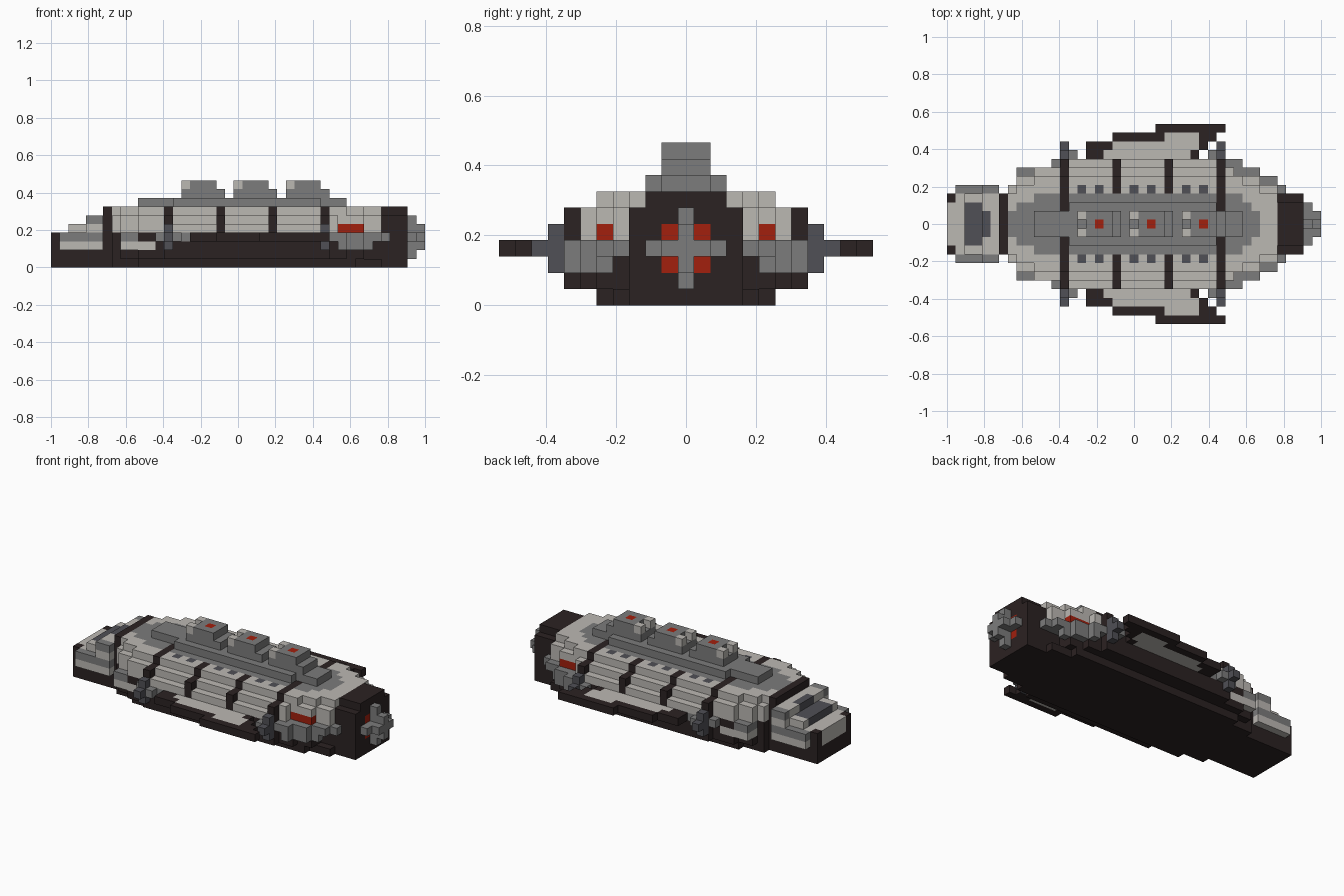
import bpy
import bmesh
from mathutils import Vector

default_cube = bpy.data.objects.get("Cube")
if default_cube:
    bpy.data.objects.remove(default_cube, do_unlink=True)

LENGTH = 43
CELL = 2 / LENGTH


def make_material(name, colour):
    material = bpy.data.materials.new(name)
    material.use_nodes = True
    material.diffuse_color = (*colour, 1)
    material.node_tree.nodes["Principled BSDF"].inputs["Base Color"].default_value = (*colour, 1)
    return material


dark = make_material("dark brown plating", (.024, .016, .016))
light = make_material("pale stone panel", (.5, .48, .45))
grey = make_material("mid grey metal", (.2, .2, .2))
slate = make_material("slate metal", (.08, .08, .092))
red = make_material("glowing red", (.36, .014, .004))

grid = {}       # block position -> part name
materials = {}  # part name -> material


def span(value):
    first, last = value if isinstance(value, tuple) else (value, value)
    return range(first, last + 1)


def put(part, material, along, out, up):
    """Fill blocks on both sides; out counts blocks from the centre line."""
    materials[part] = material
    for i in span(along):
        for n in span(out):
            for k in span(up):
                grid[i, n, k] = part
                grid[i, -n, k] = part


def tapered(part, material, steps, up, trim=0):
    """Fill a stepped plan given as (first, last, half width)."""
    for first, last, width in steps:
        put(part, material, (first, last), (0, width - trim), up)


# Dark lower hull
keel_plan = [(0, 6, 3), (7, 9, 4), (10, 34, 5), (35, 37, 4), (38, 40, 3)]
hull_plan = [(0, 6, 3), (7, 7, 4), (8, 9, 5), (10, 12, 6), (13, 31, 7),
             (32, 33, 6), (34, 35, 5), (36, 40, 3)]
tapered("keel", dark, keel_plan, 0)
tapered("lower_hull", dark, hull_plan, (1, 3))

# Pale stepped upper hull
mid_plan = [(7, 7, 4), (8, 9, 5), (10, 12, 6), (13, 31, 7),
            (32, 32, 6), (33, 35, 5), (36, 37, 4)]
upper_plan = [(7, 7, 4), (8, 9, 5), (10, 32, 6), (33, 35, 5), (36, 37, 4)]
roof_plan = [(7, 7, 3), (8, 9, 4), (10, 33, 5), (34, 35, 4), (36, 37, 3)]
tapered("side_planks", light, mid_plan, 4)
tapered("shoulder_planks", light, upper_plan, 5)
tapered("roof_planks", light, roof_plan, 6)

# Bow cabin
put("bow_nose", light, (0, 1), (0, 2), (2, 3))
put("bow_cabin", light, (1, 5), (0, 4), (2, 3))
put("bow_trim", grey, (1, 5), 4, 3)
put("bow_cabin", light, (2, 5), (0, 3), 4)
put("bow_cabin", light, (4, 5), (0, 3), 5)
put("bow_cabin", light, (4, 5), 4, 4)
put("bow_trim", grey, (4, 5), 4, 5)
put("bow_window", slate, (2, 3), (0, 2), 4)
put("bow_window", slate, 4, (0, 1), 5)
put("bow_posts", dark, 0, 3, (0, 3))

# Forward side pods
put("forward_pod_base", light, (8, 9), (5, 6), 2)
put("forward_pod_base", light, (10, 11), 6, 2)
put("forward_pod", grey, (8, 9), (5, 6), 3)
put("forward_pod", grey, 12, (6, 7), 3)
put("side_vent", grey, (14, 15), 7, 3)

# Aft side pods with glowing slots
for first, last, width in [(32, 33, 7), (34, 35, 6), (36, 37, 5)]:
    put("aft_pod", grey, (first, last), (4, width), 3)
put("aft_pod", grey, 38, 4, 3)
put("aft_pod", grey, 33, (5, 7), 2)
put("aft_pod", grey, (34, 35), (5, 6), 2)
put("aft_pod", grey, 36, 5, 2)
put("pod_glow", red, (33, 35), 5, 4)

# Grey deck set in the roof, with a raised strip
tapered("deck_inlay", grey, [(7, 7, 1), (8, 9, 2), (10, 33, 3),
                             (34, 34, 2), (35, 35, 1)], 6)
put("raised_deck", grey, (10, 33), (0, 1), 7)
put("raised_deck", grey, (14, 30), (0, 2), 7)

# Dark ribs wrapping the hull
put("bow_rib", dark, 6, (0, 3), (0, 6))
for i, inner in [(13, 2), (19, 4), (25, 4), (31, 2)]:
    put("hull_ribs", dark, i, (inner, 5), 6)
    put("hull_ribs", dark, i, (inner, 7), (4, 5))

# Three deck towers and the roof windows beside them
for start in (15, 21, 27):
    put("tower_base", grey, (start, start + 4), (0, 1), 8)
    put("tower_top", grey, (start + 1, start + 3), (0, 1), 9)
    put("tower_lamps", light, start, 1, 9)
    put("tower_glow", red, start + 2, 0, 9)
    for i in (start, start + 2):
        put("roof_windows", slate, i, 4, 6)

# Side fins: dark rim around pale panels
put("fin_rim", dark, (24, 31), 11, 3)
put("fin_rim", dark, (19, 30), 10, 3)
put("fin_rim", dark, (16, 29), 9, 3)
put("fin_rim", dark, (16, 28), 8, 3)
put("fin_panel", light, (25, 28), 10, 3)
put("fin_panel", light, (19, 28), 9, 3)
put("fin_panel", light, (18, 27), 8, 3)

# Slate pylons at both ends of the fins
for i, inward in [(13, 14), (31, 30)]:
    put("fin_pylon", slate, i, 8, (2, 4))
    put("fin_pylon", slate, i, 9, 3)
    put("pylon_bracket", grey, inward, 8, 3)

# Stern ring and cross-shaped engine
put("stern_ring", dark, (38, 40), (0, 2), (0, 6))
put("stern_ring", dark, (38, 40), 3, (1, 5))
for k in (2, 4):
    put("engine_glow", red, 40, 1, k)
put("engine_cross", grey, 41, 0, (1, 5))
put("engine_cross", grey, 41, (0, 2), 3)
put("engine_tip", grey, 42, 0, (2, 4))
put("engine_tip", grey, 42, (0, 1), 3)


def build(part):
    """Make one object from the exposed block faces of a part."""
    bm = bmesh.new()
    for cell in [c for c, owner in grid.items() if owner == part]:
        for axis in range(3):
            for side in (0, 1):
                beside = list(cell)
                beside[axis] += 2 * side - 1
                if tuple(beside) in grid:
                    continue
                corners = []
                for u, v in ((0, 0), (1, 0), (1, 1), (0, 1)):
                    p = Vector(cell)
                    p[axis] += side
                    p[(axis + 1) % 3] += u
                    p[(axis + 2) % 3] += v
                    p -= Vector((LENGTH / 2, .5, 0))
                    corners.append(bm.verts.new(p * CELL))
                bm.faces.new(corners if side else corners[::-1])
    bmesh.ops.remove_doubles(bm, verts=bm.verts[:], dist=CELL / 100)
    mesh = bpy.data.meshes.new(part)
    bm.to_mesh(mesh)
    bm.free()
    mesh.materials.append(materials[part])
    bpy.context.collection.objects.link(bpy.data.objects.new(part, mesh))


for part in materials:
    build(part)
